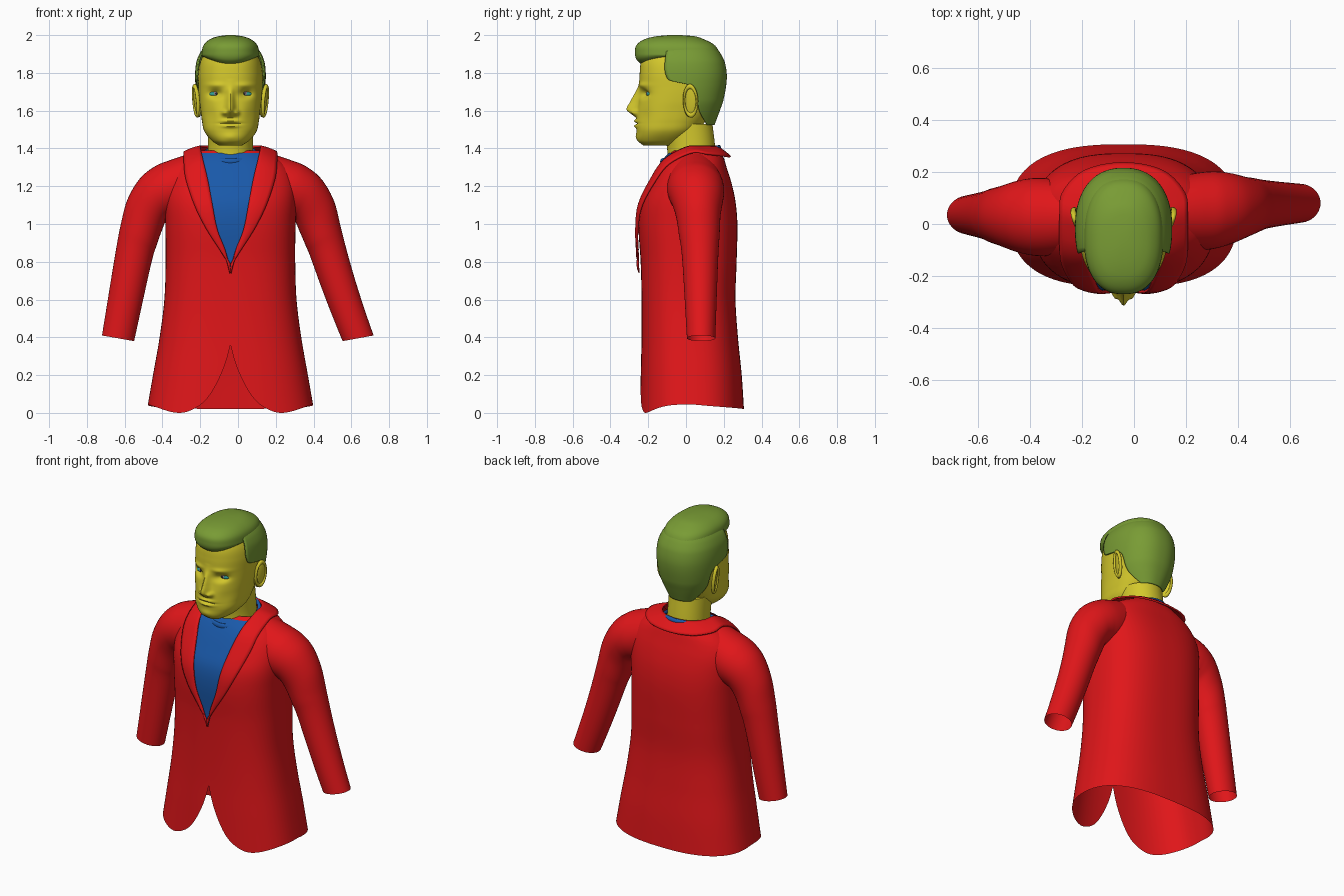
import bpy, bmesh, math
from math import sin, cos, pi, exp
from mathutils import Vector

if "Cube" in bpy.data.objects:
    bpy.data.objects.remove(bpy.data.objects["Cube"])

CX = -0.04  # the figure's own mirror plane


def material(name, rgb):
    m = bpy.data.materials.new(name)
    m.diffuse_color = (*rgb, 1)
    m.use_nodes = True
    m.node_tree.nodes["Principled BSDF"].inputs["Base Color"].default_value = m.diffuse_color
    return m


RED = material("red", (0.75, 0.008, 0.01))
SKIN = material("skin", (0.66, 0.58, 0.025))
HAIR = material("hair", (0.19, 0.33, 0.035))
BLUE = material("blue", (0.01, 0.1, 0.4))
TEAL = material("teal", (0.03, 0.35, 0.3))
IRIS = material("iris", (0.35, 0.25, 0.3))
DARK = material("dark", (0.02, 0.02, 0.03))


def interp(table, t):
    """Smooth interpolation of rows (t, a, b, ...)."""
    t = min(max(t, table[0][0]), table[-1][0])
    i = 0
    while i < len(table) - 2 and t > table[i + 1][0]:
        i += 1
    p, q = table[i], table[i + 1]
    o, r = table[max(i - 1, 0)], table[min(i + 2, len(table) - 1)]
    d = q[0] - p[0]
    u = (t - p[0]) / d
    out = []
    for k in range(1, len(p)):
        m0 = (q[k] - o[k]) / (q[0] - o[0]) * d
        m1 = (r[k] - p[k]) / (r[0] - p[0]) * d
        out.append((2*u**3 - 3*u**2 + 1) * p[k] + (u**3 - 2*u**2 + u) * m0
                   + (3*u**2 - 2*u**3) * q[k] + (u**3 - u**2) * m1)
    return out


def grid(name, rows, mat, closed=True, caps=False, thick=0):
    bm = bmesh.new()
    vs = [[bm.verts.new(p) for p in row] for row in rows]
    n = len(rows[0])
    for a, b in zip(vs, vs[1:]):
        for j in range(n if closed else n - 1):
            k = (j + 1) % n
            bm.faces.new((a[j], a[k], b[k], b[j]))
    if caps:
        bm.faces.new(vs[0])
        bm.faces.new(vs[-1])
    bmesh.ops.recalc_face_normals(bm, faces=bm.faces)
    me = bpy.data.meshes.new(name)
    bm.to_mesh(me)
    bm.free()
    me.materials.append(mat)
    ob = bpy.data.objects.new(name, me)
    bpy.context.collection.objects.link(ob)
    if thick:
        s = ob.modifiers.new("thickness", "SOLIDIFY")
        s.thickness, s.offset = thick, 0
    smooth(ob)
    return ob


def smooth(ob):
    bpy.ops.object.select_all(action='DESELECT')
    ob.select_set(True)
    bpy.context.view_layer.objects.active = ob
    bpy.ops.object.shade_smooth_by_angle(angle=math.radians(50))


def oval(table, z, th, n):
    """Point on a body cross-section (z, front y, back y, half width); th=0 is the back."""
    yf, yb, hw = interp(table, z)
    r = (abs(sin(th))**n + abs(cos(th))**n) ** (-1 / n)
    return Vector((CX + hw * r * sin(th), (yf + yb) / 2 + (yb - yf) / 2 * r * cos(th), z))


def loft(name, table, mat, n=2.3, rows=24, segs=64, caps=True, deform=lambda p: p):
    z0, z1 = table[0][0], table[-1][0]
    return grid(name, [[deform(oval(table, z0 + (z1 - z0) * i / rows, 2*pi*j/segs, n))
                        for j in range(segs)] for i in range(rows + 1)], mat, True, caps)


# Jacket body: open shell with a cutaway hem
TORSO = [(0, -.245, .308, .445), (.2, -.24, .295, .41), (.4, -.235, .275, .375),
         (.6, -.235, .262, .35), (.8, -.24, .268, .343), (1, -.252, .272, .345),
         (1.12, -.238, .262, .35), (1.22, -.19, .24, .345), (1.3, -.145, .215, .31),
         (1.35, -.11, .2, .25), (1.39, -.07, .18, .17)]
HEM = [(0, .36), (.03, .26), (.1, .115), (.165, .04), (.27, 0), (.445, .045)]
NT = 2.6


def hem(th):
    p = oval(TORSO, 0.1, th, NT)
    if cos(th) < 0:
        return interp(HEM, abs(p.x - CX) * 1.04)[0]
    return .045 - .025 * cos(th)


rows = []
for i in range(61):
    rows.append([])
    for j in range(160):
        th = 2 * pi * j / 160
        h = hem(th)
        rows[-1].append(oval(TORSO, h + (1.39 - h) * i / 60, th, NT))
grid("jacket_body", rows, RED)


def front(x, z, off):
    """Point lying on the jacket front, x measured from the mirror plane."""
    yf, yb, hw = interp(TORSO, z)
    u = min(abs(x) / hw, .97)
    return Vector((CX + x, (yf + yb) / 2 - (yb - yf) / 2 * (1 - u**NT)**(1 / NT) - off, z))


# Sleeves: open tubes, outer and inner edge (x, z) and half depth
SLEEVE = [(0, -.25, 1.375, -.25, 1.06, .14), (1, -.36, 1.338, -.33, 1.04, .15),
          (2, -.44, 1.305, -.365, 1.03, .147), (3, -.52, 1.24, -.385, 1.01, .135),
          (4, -.585, 1.13, -.405, .96, .118), (5, -.62, 1.0, -.43, .89, .108),
          (6, -.65, .84, -.462, .78, .095), (7, -.72, .41, -.55, .38, .075)]
for side, name in ((1, "left_sleeve"), (-1, "right_sleeve")):
    rows = []
    for i in range(57):
        t = i / 8
        xo, zo, xi, zi, d = interp(SLEEVE, t)
        yc = .025 + .01 * t / 7 if side == 1 else .045 + .035 * t / 7
        row = []
        for j in range(40):
            a = 2 * pi * j / 40
            w = (1 + cos(a)) / 2
            x, z = xi + (xo - xi) * w, zi + (zo - zi) * w
            if side == -1:
                x = 2 * CX - x + .08 * (max(0, 1 - z) / .6) ** 1.5
            row.append((x, yc + d * sin(a), z))
        rows.append(row)
    grid(name, rows, RED)

# Shirt front in the V opening, with a round neckband
VEE = [(.74, .002), (.86, .035), (.97, .075), (1.1, .1), (1.235, .125), (1.375, .16)]
grid("shirt_front", [[front(interp(VEE, z)[0] * (k / 6 - 1), z, .006) for k in range(13)]
                     for z in [.74 + .635 * i / 30 for i in range(31)]], BLUE, False)
band = []
for j in range(64):
    a = 2 * pi * j / 64
    c = Vector((CX + .137 * sin(a), .025 - .15 * cos(a), 1.365 - .035 * cos(a)))
    out = Vector((sin(a), -cos(a), 0))
    band.append([c + out * .012 * cos(b) + Vector((0, 0, .018 * sin(b)))
                 for b in [2 * pi * k / 10 for k in range(10)]])
grid("shirt_neckband", band + band[:1], BLUE)

# Lapels running into the turned-down collar
LAPEL = [(0, .74, .004, .79), (.03, .86, .06, .872), (.07, .97, .13, .98),
         (.095, 1.1, .19, 1.1), (.12, 1.235, .235, 1.235), (.145, 1.34, .245, 1.32)]
half = [(*(front(a, b, .01) - Vector((CX, 0, 0))), *(front(c, d, .012) - Vector((CX, 0, 0))))
        for a, b, c, d in LAPEL]
half += [(.158, 0, 1.405, .245, .03, 1.378), (.145, .08, 1.41, .235, .12, 1.37),
         (.09, .14, 1.41, .15, .205, 1.36), (0, .16, 1.41, 0, .235, 1.355)]
mirrored = [(-a, b, c, -d, e, f) for a, b, c, d, e, f in half[-2::-1]]
path = [(i, *p) for i, p in enumerate(half + mirrored)]
rows = []
for i in range((len(path) - 1) * 5 + 1):
    v = interp(path, i / 5)
    p, q = Vector(v[:3]), Vector(v[3:])
    bulge = Vector((0, -.5 if p.y < -.05 else .1, .3)) * .012
    rows.append([p.lerp(q, k / 6) + bulge * 4 * k / 6 * (1 - k / 6) + Vector((CX, 0, 0))
                 for k in range(7)])
grid("lapels_and_collar", rows, RED, False, thick=.01)

# Neck
loft("neck", [(1.3, -.1, .16, .125), (1.4, -.1, .155, .12), (1.53, -.13, .14, .12)], SKIN, 2.1, 12)

# Head with features pushed out of the face
HEAD = [(1.415, -.225, -.06, .06), (1.44, -.254, 0, .098), (1.49, -.262, .06, .138),
        (1.54, -.264, .1, .15), (1.6, -.26, .14, .158), (1.65, -.252, .17, .165),
        (1.72, -.247, .195, .17), (1.8, -.245, .195, .17), (1.87, -.235, .18, .155),
        (1.92, -.2, .14, .12), (1.95, -.12, .05, .05)]
NOSE = [(1.562, 0, .03), (1.578, .022, .03), (1.605, .055, .024), (1.65, .042, .02),
        (1.69, .024, .018), (1.73, .006, .02), (1.77, 0, .02)]
BUMPS = [(.08, 1.69, .035, .022, .03), (.08, 1.735, .045, .014, -.008),   # socket, brow
         (.034, 1.59, .013, .013, -.02), (0, 1.545, .04, .008, -.012),    # nostril, upper lip
         (0, 1.518, .038, .008, -.012), (0, 1.532, .055, .004, .008),     # lower lip, mouth line
         (0, 1.46, .035, .02, -.006), (.11, 1.57, .035, .05, .008)]       # chin, cheek


def face(p):
    if p.y < -.05:
        x = abs(p.x - CX)
        h, w = interp(NOSE, p.z)
        p.y -= h * exp(-(x / w) ** 2)
        for bx, bz, sx, sz, amp in BUMPS:
            p.y += amp * exp(-((x - bx) / sx) ** 2 - ((p.z - bz) / sz) ** 2)
    return p


loft("head", HEAD, SKIN, 2.3, 110, 144, True, face)


def ball(name, loc, scale, mat, rot=(0, 0, 0), rim=False):
    if rim:
        bpy.ops.mesh.primitive_torus_add(location=loc, rotation=rot, major_segments=32,
                                         minor_segments=10, major_radius=.85, minor_radius=.15)
    else:
        bpy.ops.mesh.primitive_uv_sphere_add(location=loc, rotation=rot, segments=28, ring_count=16)
    ob = bpy.context.object
    ob.name, ob.scale = name, scale
    ob.data.materials.append(mat)
    smooth(ob)


# Eyes and ears
for s, side in ((-1, "left_"), (1, "right_")):
    ex = CX + s * .08
    ball(side + "eye", (ex, -.182, 1.688), (.036, .026, .018), TEAL)
    ball(side + "iris", (ex - s * .006, -.203, 1.69), (.015, .007, .014), IRIS)
    ball(side + "pupil", (ex - s * .006, -.208, 1.69), (.007, .004, .007), DARK)
    tilt = -s * .4
    ball(side + "ear", (CX + s * .176, .022, 1.65), (.012, .036, .085), SKIN, (-.12, s * .1, tilt))
    ball(side + "ear_rim", (CX + s * .182, .024, 1.652), (.09, .042, .07), SKIN,
         (-.12, s * (pi / 2 + .1), tilt), True)

# Hair: side and back cap with a hairline round the ears, then the swept top
CAP = [(1.525, -.25, .147, .12), (1.6, -.25, .175, .155), (1.66, -.25, .195, .173),
       (1.77, -.25, .212, .183), (1.85, -.25, .203, .178), (1.9, -.24, .18, .16),
       (1.935, -.22, .155, .135)]
LINE = [(1.525, .11), (1.6, .07), (1.7, .055), (1.735, .02), (1.765, -.095), (1.935, -.105)]
rows = []
for i in range(61):
    z = 1.525 + .41 * i / 60
    yf, yb, hw = interp(CAP, z)
    q = (interp(LINE, z)[0] - (yf + yb) / 2) / ((yb - yf) / 2)
    tm = math.atan2((1 - abs(q)**2.3)**(1 / 2.3), q)
    rows.append([oval(CAP, z, tm * (k / 24 - 1), 2.3) for k in range(49)])
grid("hair_sides", rows, HAIR, False, thick=.008)


def fringe(p):
    # lift the lower corners so the fringe dips in the middle
    p.z += max(0, 1.9 - p.z) * min(1, ((p.x - CX) / .14) ** 2) * .6
    return p


loft("hair_top", [(1.842, -.232, .16, .125), (1.87, -.262, .188, .15), (1.91, -.27, .176, .152),
                  (1.95, -.26, .148, .14), (1.98, -.215, .09, .105), (1.995, -.15, .04, .06),
                  (2.0, -.09, -.03, .02)], HAIR, 2.4, 36, 72, True, fringe)
